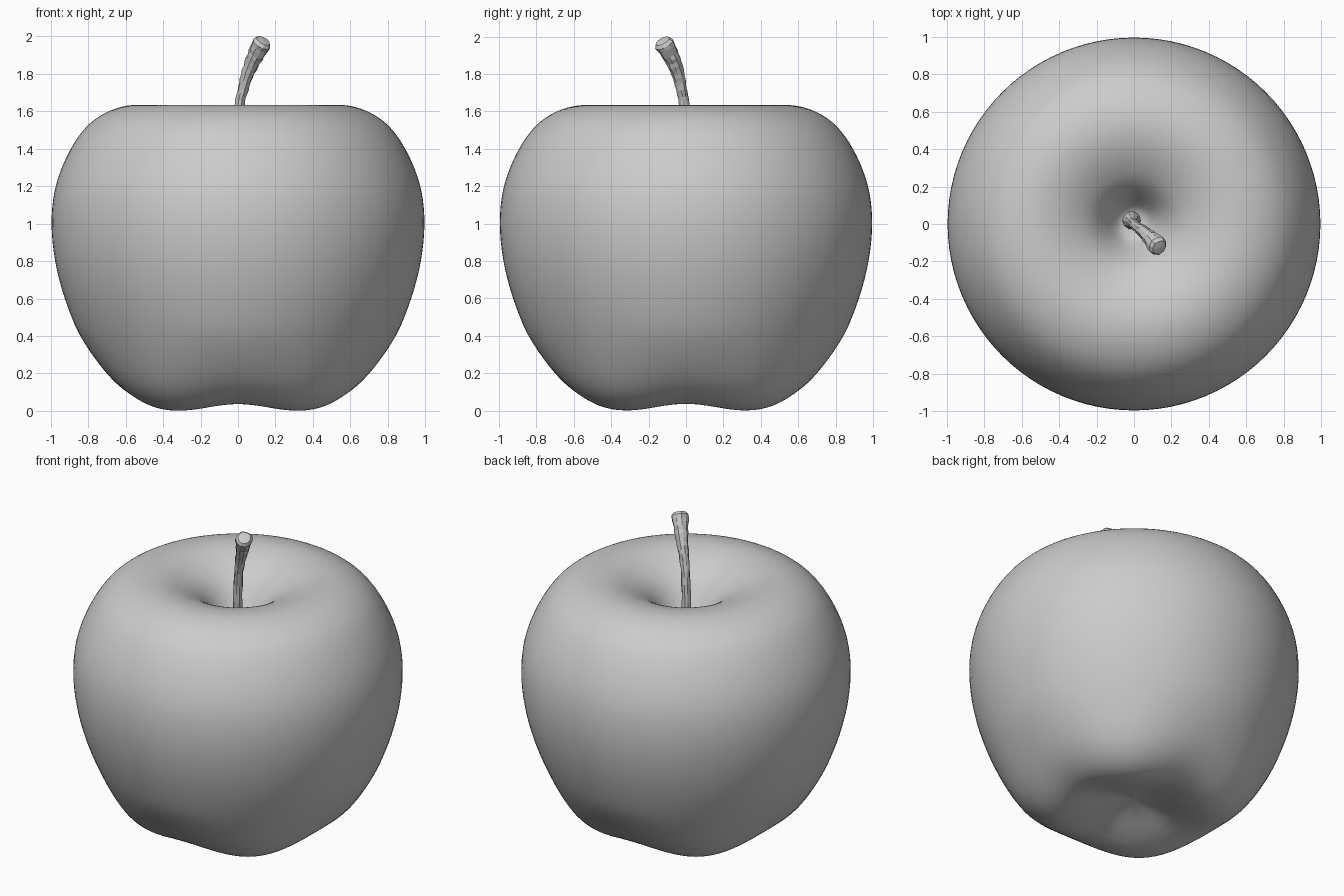
import bpy, bmesh, math, random
from mathutils import Vector

if "Cube" in bpy.data.objects:
    bpy.data.objects.remove(bpy.data.objects["Cube"])

random.seed(4)


def catmull(pts, steps):
    """Smooth curve through the given points."""
    p = [Vector(q) for q in pts]
    p = [2 * p[0] - p[1]] + p + [2 * p[-1] - p[-2]]
    out = []
    for i in range(1, len(p) - 2):
        a, b, c, d = p[i - 1:i + 3]
        for s in range(steps):
            t = s / steps
            out.append(0.5 * (2 * b + (c - a) * t + (2 * a - 5 * b + 4 * c - d) * t * t
                              + (3 * b - a - 3 * c + d) * t ** 3))
    out.append(p[-2])
    return out


def skin(name, rings, start, end):
    """Join rings of points into a closed surface with a pole at each end."""
    bm = bmesh.new()
    loops = [[bm.verts.new(v) for v in ring] for ring in rings]
    n = len(loops[0])
    a, b = bm.verts.new(start), bm.verts.new(end)
    for i in range(n):
        j = (i + 1) % n
        bm.faces.new((a, loops[0][j], loops[0][i]))
        bm.faces.new((b, loops[-1][i], loops[-1][j]))
        for lo, hi in zip(loops, loops[1:]):
            bm.faces.new((lo[i], lo[j], hi[j], hi[i]))
    bmesh.ops.recalc_face_normals(bm, faces=bm.faces)
    mesh = bpy.data.meshes.new(name)
    bm.to_mesh(mesh)
    bm.free()
    obj = bpy.data.objects.new(name, mesh)
    bpy.context.collection.objects.link(obj)
    return obj


# Apple body: lathed profile (radius, height) with four lobes at the foot
profile = [(0, .11), (.1, .095), (.2, .062), (.3, .026), (.4, .003), (.49, 0), (.58, .03),
           (.67, .1), (.75, .21), (.848, .4), (.928, .6), (.98, .8), (1, 1), (.984, 1.17),
           (.945, 1.29), (.9, 1.39), (.83, 1.5), (.75, 1.57), (.66, 1.615), (.56, 1.637),
           (.46, 1.63), (.37, 1.602), (.29, 1.56), (.22, 1.51), (.16, 1.43), (.11, 1.35),
           (.07, 1.305), (0, 1.3)]
curve = catmull([(r, 0, z) for r, z in profile], 4)
for _ in range(8):
    curve = [curve[0]] + [(a + 2 * b + c) / 4 for a, b, c in zip(curve, curve[1:], curve[2:])] + [curve[-1]]
rings = []
for p in curve[1:-1]:
    r, z = p.x, p.z
    k = max(0, 1 - z / .45) ** 1.5 * min(1, r / .35)
    ring = []
    for i in range(96):
        t = math.tau * i / 96
        notch = k * (.5 + .5 * math.cos(4 * t))
        q = r * (1 - .09 * notch)
        ring.append((q * math.cos(t), q * math.sin(t), z + .035 * notch))
    rings.append(ring)
body = skin("apple_body", rings, curve[0], curve[-1])
body.data.shade_smooth()

# Stem: bent, slightly knobbly tube that widens at the tip
path = catmull([(-.015, .02, 1.28), (-.01, .01, 1.42), (.008, -.008, 1.63), (.028, -.025, 1.72),
                (.055, -.045, 1.81), (.09, -.078, 1.89), (.128, -.118, 1.962)], 4)
rings = []
for i, p in enumerate(path):
    u = i / (len(path) - 1)
    tangent = (path[min(i + 1, len(path) - 1)] - path[max(i - 1, 0)]).normalized()
    side = tangent.cross(Vector((0, 1, 0))).normalized()
    up = tangent.cross(side)
    radius = .028 + .025 * max(0, (u - .45) / .55) ** 1.4 + .025 * max(0, 1 - u * 6)
    ring = []
    for j in range(10):
        t = math.tau * j / 10
        q = radius * random.uniform(.92, 1.08)
        ring.append(p + q * (side * math.cos(t) + up * math.sin(t)))
    rings.append(ring)
# Rounded cap at the tip
tip = path[-1]
rings.append([tip + (v - tip) * .75 + tangent * .018 for v in rings[-1]])
skin("stem", rings, path[0], tip + tangent * .022)
